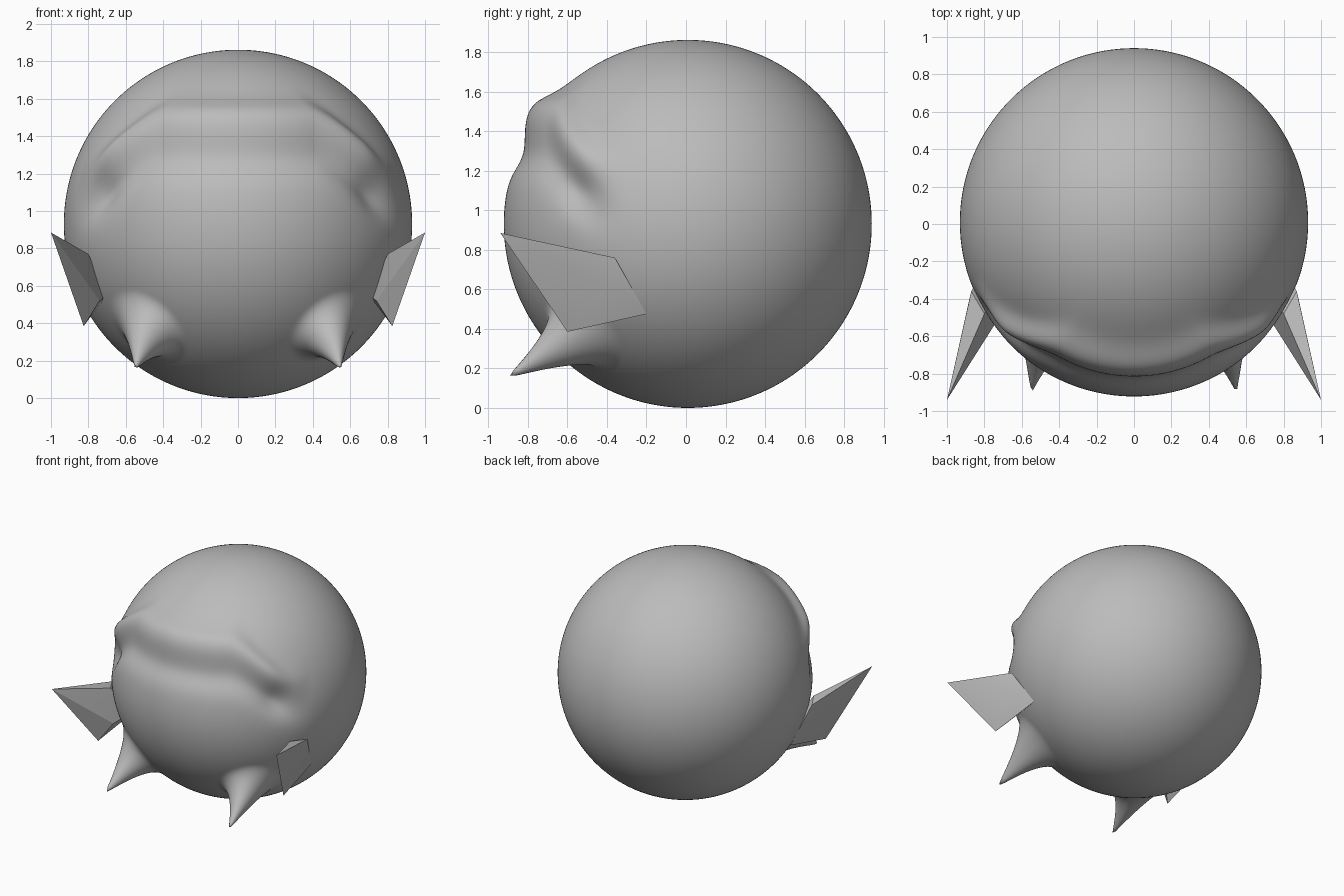
import bpy, bmesh, math
from mathutils import Vector

if "Cube" in bpy.data.objects:
    bpy.data.objects.remove(bpy.data.objects["Cube"])

R = 0.931
C = Vector((0, 0.009, 0.931))

grey = bpy.data.materials.new("plain grey")
grey.diffuse_color = (0.5, 0.5, 0.5, 1)
grey.use_nodes = True
grey.node_tree.nodes["Principled BSDF"].inputs["Base Color"].default_value = grey.diffuse_color


def gauss(t, s):
    return math.exp(-(t / s) ** 2)


def smooth(t):
    t = max(0.0, min(1.0, t))
    return t * t * (3 - 2 * t)


def finish(bm, name, angle):
    bmesh.ops.recalc_face_normals(bm, faces=bm.faces)
    me = bpy.data.meshes.new(name)
    bm.to_mesh(me)
    bm.free()
    me.materials.append(grey)
    ob = bpy.data.objects.new(name, me)
    bpy.context.collection.objects.link(ob)
    bpy.context.view_layer.objects.active = ob
    for o in bpy.context.selected_objects:
        o.select_set(False)
    ob.select_set(True)
    bpy.ops.object.shade_smooth_by_angle(angle=math.radians(angle))
    return ob


# Round body
bm = bmesh.new()
bmesh.ops.create_icosphere(bm, subdivisions=7, radius=R)
for v in bm.verts:
    v.co += C
rest = {v: v.co.copy() for v in bm.verts}

# Brow ridge that droops at the sides, with a hollow beneath it
for v in bm.verts:
    p = rest[v]
    n = (p - C).normalized()
    a = math.atan2(abs(n.x), -n.y)
    fade = 1 - smooth((a - 0.85) / 0.4)
    if fade <= 0 or p.z > 1.8:
        continue
    t = p.z - (1.49 - 0.29 * smooth((a - 0.5) / 0.65))
    bump = 0.055 * gauss(t, 0.09 if t > 0 else 0.11)
    hollow = 0.028 * gauss(t + 0.21, 0.1)
    v.co += n * fade * (bump - hollow)
    # eye-corner dent
    d = (Vector((abs(p.x), p.y, p.z)) - Vector((0.73, -0.53, 1.12))).length
    v.co -= n * 0.03 * gauss(d, 0.13)

# Lower horns pulled out of the body, with flared roots
for s in (-1, 1):
    tip = Vector((s * 0.55, -0.89, 0.16))
    root = Vector((s * 0.50, -0.54, 0.36))
    dmin = min((p - root).length for p in rest.values())
    for v, p in rest.items():
        d = (p - root).length - dmin
        if d < 0.24:
            v.co += (tip - root) * (1 - d / 0.24) ** 2
finish(bm, "body", 60)

# Side fins: sharp front edge, broad root sunk in the body
for s, side in ((-1, "left"), (1, "right")):
    bm = bmesh.new()
    for x, y, z in ((1.0, -0.94, 0.885), (0.825, -0.60, 0.385),
                    (0.87, -0.36, 0.76), (0.88, -0.40, 0.62),
                    (0.79, -0.20, 0.475), (0.80, -0.48, 0.77),
                    (0.74, -0.53, 0.52), (0.70, -0.30, 0.55)):
        bm.verts.new((s * x, y, z))
    bmesh.ops.convex_hull(bm, input=bm.verts)
    loose = [v for v in bm.verts if not v.link_faces]
    bmesh.ops.delete(bm, geom=loose, context='VERTS')
    finish(bm, side + "_fin", 30)
